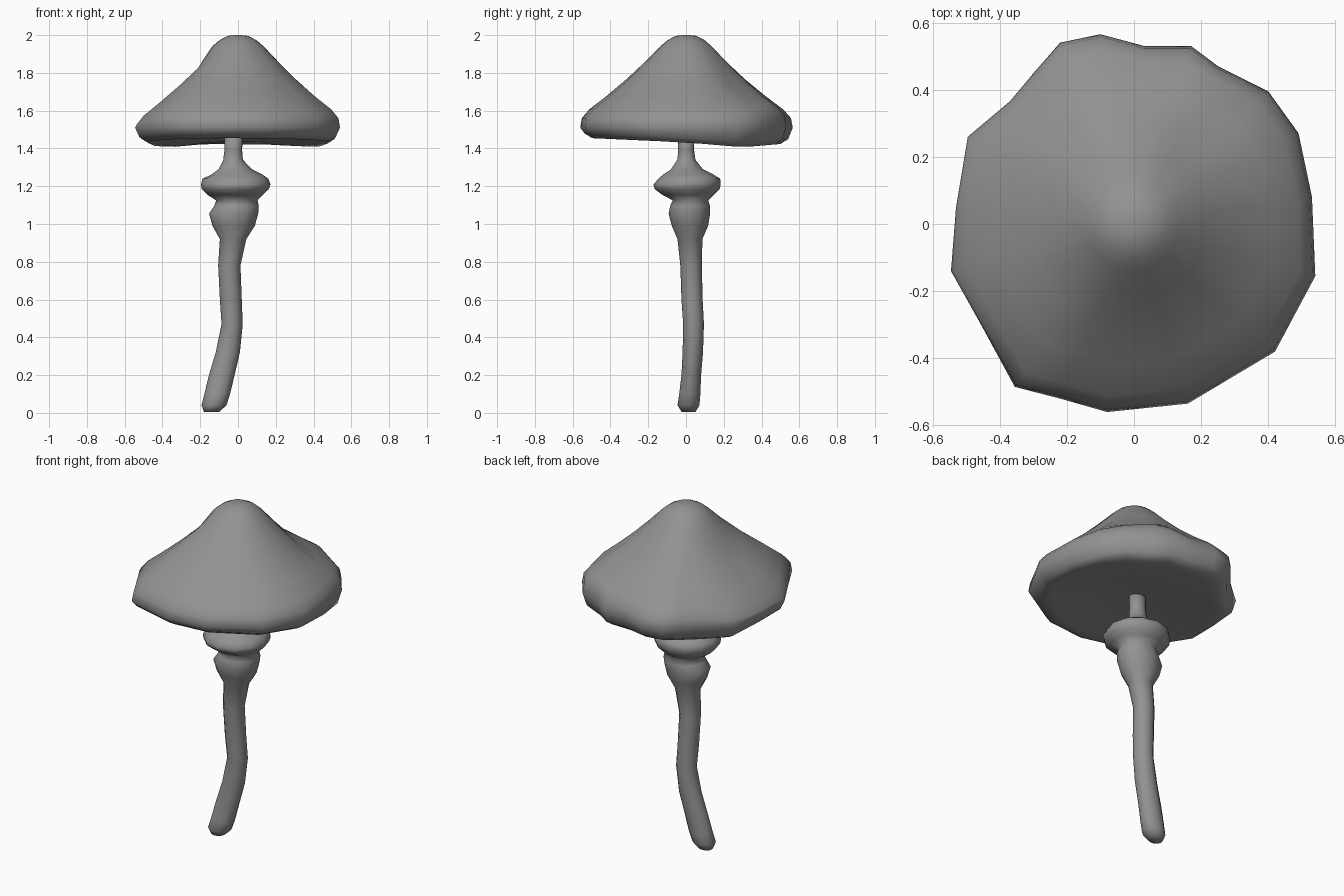
import bpy, bmesh
from math import sin, cos, pi, hypot, atan2, exp

grey = bpy.data.materials.new("dark_grey")
grey.diffuse_color = (.29, .29, .29, 1)


def loft(name, rings):
    """Skin closed rings of equal point count, capping both ends."""
    bm = bmesh.new()
    rows = [[bm.verts.new(p) for p in ring] for ring in rings]
    n = len(rows[0])
    for a, b in zip(rows, rows[1:]):
        for i in range(n):
            j = (i + 1) % n
            bm.faces.new((a[i], a[j], b[j], b[i]))
    bm.faces.new(rows[0])
    bm.faces.new(rows[-1])
    bmesh.ops.recalc_face_normals(bm, faces=bm.faces)
    me = bpy.data.meshes.new(name)
    bm.to_mesh(me)
    bm.free()
    me.shade_smooth()
    me.materials.append(grey)
    ob = bpy.data.objects.new(name, me)
    bpy.context.collection.objects.link(ob)
    return ob


# Stem with swollen collar and skirt: z, centre x, centre y, radius x, radius y
stem = [
    (0.005, -.14, .014, .040, .036), (.04, -.127, .013, .066, .058),
    (.10, -.110, .020, .068, .056), (.20, -.086, .028, .068, .052),
    (.32, -.054, .036, .064, .054), (.47, -.031, .040, .056, .055),
    (.60, -.038, .032, .058, .056), (.78, -.046, .027, .059, .057),
    (.92, -.026, .021, .070, .066), (.99, -.023, .021, .112, .096),
    (1.055, -.023, .018, .130, .110), (1.095, -.008, .022, .118, .106),
    (1.125, -.006, .024, .110, .094), (1.155, -.015, .011, .147, .137),
    (1.185, -.014, .006, .178, .172), (1.21, -.012, .006, .184, .178),
    (1.24, -.014, .018, .174, .163), (1.262, -.005, .012, .135, .133),
    (1.29, -.015, .005, .088, .084), (1.34, -.026, .002, .052, .048),
    (1.39, -.025, .001, .047, .042), (1.49, -.023, .000, .048, .042)]
N = 12
loft("stem", [[(cx + rx * cos(2 * pi * i / N), cy + ry * sin(2 * pi * i / N), z)
               for i in range(N)] for z, cx, cy, rx, ry in stem])

# Cap: irregular rim outline seen from above
rim = [(.53, .08), (.49, .27), (.40, .395), (.25, .47), (.17, .53), (.03, .53),
       (-.10, .565), (-.22, .54), (-.29, .46), (-.37, .365), (-.495, .26),
       (-.53, .05), (-.545, -.14), (-.45, -.31), (-.355, -.485), (-.22, -.52),
       (-.08, -.56), (.16, -.535), (.42, -.38), (.54, -.155)]
# Cap profile from underside centre over the rim to the apex: fraction, z
profile = [(.08, 1.47), (.45, 1.455), (.80, 1.438), (.89, 1.432), (.96, 1.455),
           (1.0, 1.51), (.985, 1.56), (.92, 1.605), (.76, 1.675), (.57, 1.765),
           (.40, 1.855), (.25, 1.94), (.18, 1.973), (.10, 1.996), (.03, 2.0)]


def cap_point(x, y, f, z):
    a, r = atan2(y, x), hypot(x, y)
    mix = min(1, max(0, (f - .3) / .7))
    r = f * (.55 + (r - .55) * mix)
    px, py = r * cos(a), r * sin(a)
    if z < 1.48:
        # underside dips most behind the stem
        z -= .045 * py if py < 0 else .085 * min(py, .6 - py)
    elif 1.53 < z < 1.9:
        z -= .04 * max(0, -cos(a)) ** 4         # lower left flank
        z += .025 * exp(-((px + .30) ** 2 + (py + .28) ** 2) / .03)
        # fold at the back right: groove with a raised lip outside it
        z -= .04 * exp(-((px - .20) ** 2 + (py - .28) ** 2) / .012)
        z += .04 * exp(-((px - .25) ** 2 + (py - .42) ** 2) / .012)
    return px, py, z


loft("cap", [[cap_point(x, y, f, z) for x, y in rim] for f, z in profile])
